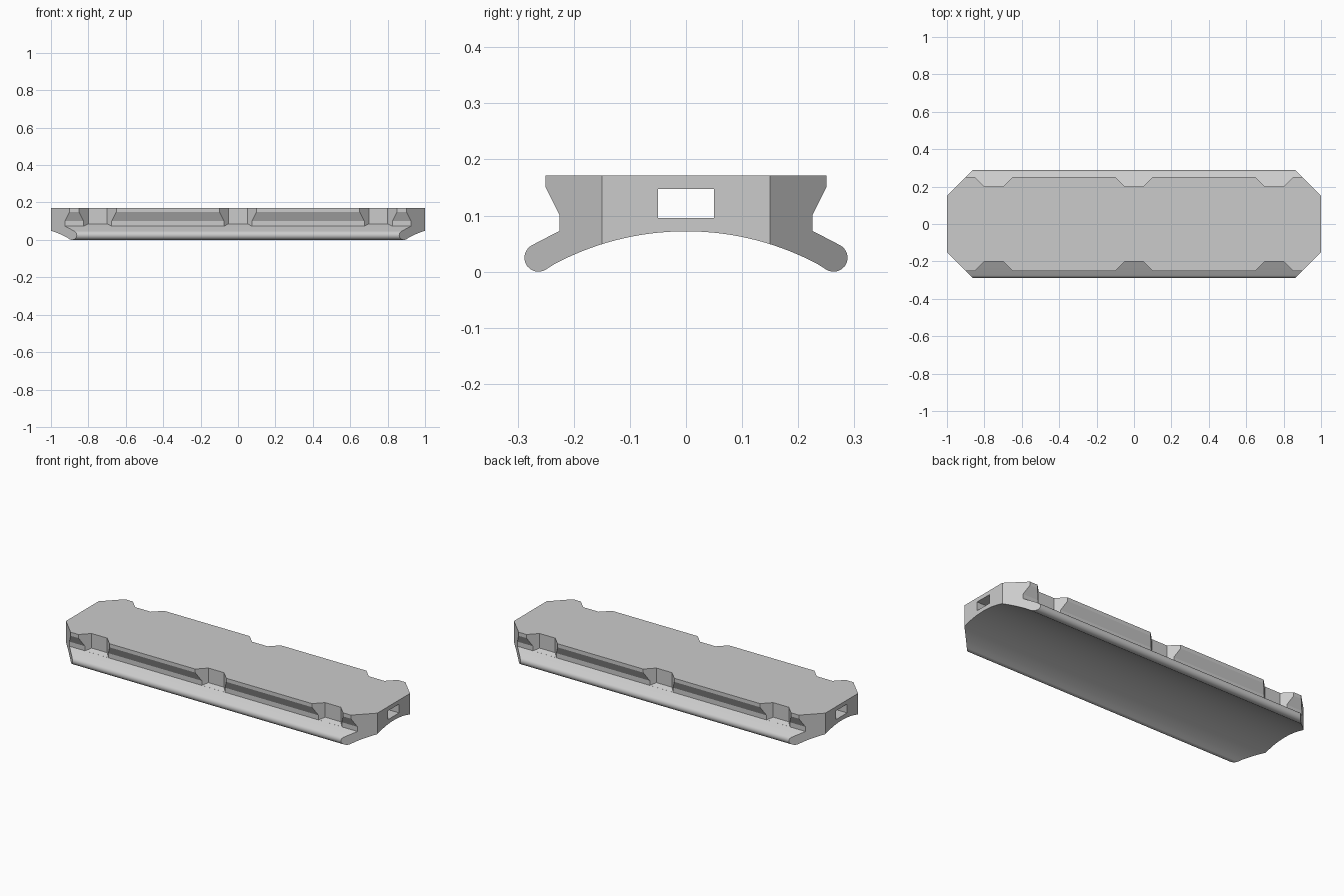
import bpy
import bmesh
from math import cos, sin, radians, sqrt
from mathutils import Vector

default = bpy.data.objects.get("Cube")
if default:
    bpy.data.objects.remove(default, do_unlink=True)

grey = bpy.data.materials.new("light grey")
grey.use_nodes = True
grey.diffuse_color = (0.6, 0.6, 0.6, 1)
grey.node_tree.nodes["Principled BSDF"].inputs["Base Color"].default_value = (0.6, 0.6, 0.6, 1)


def prism(name, points, direction):
    """Extrude a closed outline of 3D points along a direction."""
    bm = bmesh.new()
    face = bm.faces.new([bm.verts.new(p) for p in points])
    swept = bmesh.ops.extrude_face_region(bm, geom=[face])["geom"]
    bmesh.ops.translate(bm, vec=Vector(direction),
                        verts=[g for g in swept if isinstance(g, bmesh.types.BMVert)])
    bmesh.ops.recalc_face_normals(bm, faces=bm.faces)
    mesh = bpy.data.meshes.new(name)
    bm.to_mesh(mesh)
    bm.free()
    mesh.materials.append(grey)
    obj = bpy.data.objects.new(name, mesh)
    bpy.context.collection.objects.link(obj)
    return obj


def carve(target, cutter, operation="DIFFERENCE"):
    """Apply a boolean and discard the cutter."""
    cutter.hide_render = True
    mod = target.modifiers.new("carve", "BOOLEAN")
    mod.object = cutter
    mod.operation = operation
    mod.solver = "EXACT"
    bpy.context.view_layer.objects.active = target
    bpy.ops.object.modifier_apply(modifier=mod.name)
    bpy.data.objects.remove(cutter, do_unlink=True)


# Cross-section: undercut side, rounded lip, arched underside
TOP, CROWN, RADIUS = 0.171, 0.072, 0.5
half = [(0.25, TOP), (0.25, 0.15), (0.225, 0.1), (0.225, 0.073)]
for i in range(17):
    a = radians(62.5 - i * 182.5 / 16)
    half.append((0.263 + 0.025 * cos(a), 0.025 + 0.025 * sin(a)))
for i in range(15, 0, -1):
    y = 0.25 * i / 16
    half.append((y, CROWN - RADIUS + sqrt(RADIUS ** 2 - y ** 2)))
outline = half + [(0, CROWN)] + [(-y, z) for y, z in reversed(half)]
rail = prism("rail_body", [(-1, y, z) for y, z in outline], (2, 0, 0))

# Chamfered plan corners
corners = [(1.1, 0.05), (0.75, 0.4)]
plan = corners + [(-x, y) for x, y in reversed(corners)]
plan += [(-x, -y) for x, y in plan]
carve(rail, prism("corner_trim", [(x, y, -0.1) for x, y in plan], (0, 0, 0.4)), "INTERSECT")

# Three flared notches on each long side, floors following the lip slope
for side in (-1, 1):
    for cx in (-0.75, 0, 0.75):
        shape = []
        for sx, y in ((-1, 0.2), (1, 0.2), (1, 0.26), (-1, 0.26)):
            floor = 0.0733 - 0.52 * (y - 0.225)
            shape.append((cx + sx * (0.05 + y - 0.2), side * y, floor))
        carve(rail, prism("notch", shape, (0, 0, 0.2)))

# Rectangular slot through the whole length
slot = [(-0.05, 0.096), (0.05, 0.096), (0.05, 0.147), (-0.05, 0.147)]
carve(rail, prism("slot", [(-1.2, y, z) for y, z in slot], (2.4, 0, 0)))

# Smooth only the curved surfaces
bpy.ops.object.select_all(action="DESELECT")
rail.select_set(True)
bpy.context.view_layer.objects.active = rail
bpy.ops.object.shade_smooth_by_angle(angle=radians(20))
